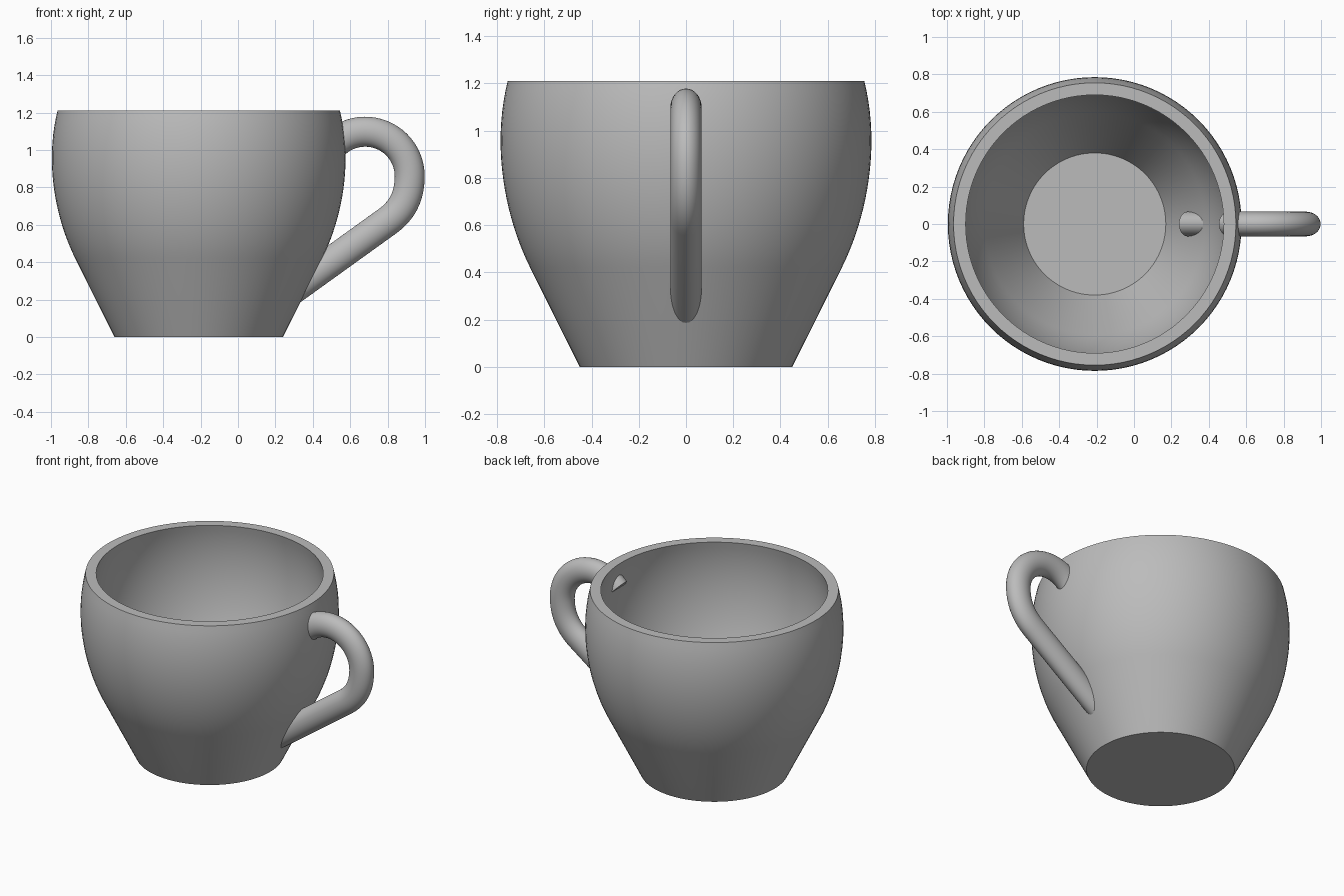
import bpy, bmesh, math
from mathutils import Vector

old = bpy.data.objects.get("Cube")
if old:
    bpy.data.objects.remove(old, do_unlink=True)

AXIS_X = -0.21      # cup axis; the handle points to +x
SIDES = 96

glaze = bpy.data.materials.new("grey glaze")
glaze.use_nodes = True
grey = (0.5, 0.5, 0.5, 1)
glaze.diffuse_color = grey
glaze.node_tree.nodes["Principled BSDF"].inputs["Base Color"].default_value = grey


def make_object(name, bm, angle):
    bmesh.ops.recalc_face_normals(bm, faces=bm.faces)
    mesh = bpy.data.meshes.new(name)
    bm.to_mesh(mesh)
    bm.free()
    mesh.materials.append(glaze)
    obj = bpy.data.objects.new(name, mesh)
    bpy.context.collection.objects.link(obj)
    bpy.ops.object.select_all(action='DESELECT')
    obj.select_set(True)
    bpy.context.view_layer.objects.active = obj
    bpy.ops.object.shade_smooth_by_angle(angle=math.radians(angle))
    return obj


def skin(rings):
    """Join closed rings of points with quads and cap both ends."""
    bm = bmesh.new()
    loops = [[bm.verts.new(p) for p in ring] for ring in rings]
    for a, b in zip(loops, loops[1:]):
        n = len(a)
        for i in range(n):
            j = (i + 1) % n
            bm.faces.new((a[i], a[j], b[j], b[i]))
    bm.faces.new(loops[0])
    bm.faces.new(loops[-1])
    return bm


def bezier(a, b, c, d, steps):
    a, b, c, d = (Vector(p) for p in (a, b, c, d))
    pts = []
    for i in range(steps + 1):
        t = i / steps
        s = 1 - t
        pts.append(a * s**3 + b * 3*s*s*t + c * 3*s*t*t + d * t**3)
    return pts


# Cup: straight foot, swelling belly, flat rim, then down the inner wall
outer = [Vector((0.45, 0))]
outer += bezier((0.66, 0.42), (0.765, 0.63), (0.825, 0.93), (0.755, 1.21), 20)
inner = [Vector((0.41, 0.065))]
inner += bezier((0.59, 0.43), (0.69, 0.63), (0.76, 0.93), (0.69, 1.21), 20)
profile = outer + inner[::-1] + [Vector((0.38, 0.005))]


def circle(r, z):
    return [(AXIS_X + r * math.cos(2 * math.pi * i / SIDES),
             r * math.sin(2 * math.pi * i / SIDES), z) for i in range(SIDES)]


make_object("cup_body", skin([circle(r, z) for r, z in profile]), 35)

# Handle: round hook on top, a tighter bend, then a straight slanting leg
hook = Vector((0.68, 0.86))
R = 0.238
path = []
for i in range(25):
    a = math.radians(136 * (1 - i / 24))
    path.append(hook + R * Vector((math.cos(a), math.sin(a))))
path += bezier(path[-1], (0.918, 0.75), (0.875, 0.674), (0.80, 0.62), 12)[1:]
path.append(Vector((0.287, 0.251)))

rings = []
for i, p in enumerate(path):
    t = (path[min(i + 1, len(path) - 1)] - path[max(i - 1, 0)]).normalized()
    n = Vector((-t.y, t.x))
    ring = []
    for k in range(32):
        a = 2 * math.pi * k / 32
        q = p + n * 0.08 * math.cos(a)
        ring.append((q.x, 0.066 * math.sin(a), q.y))
    rings.append(ring)
make_object("handle", skin(rings), 40)
